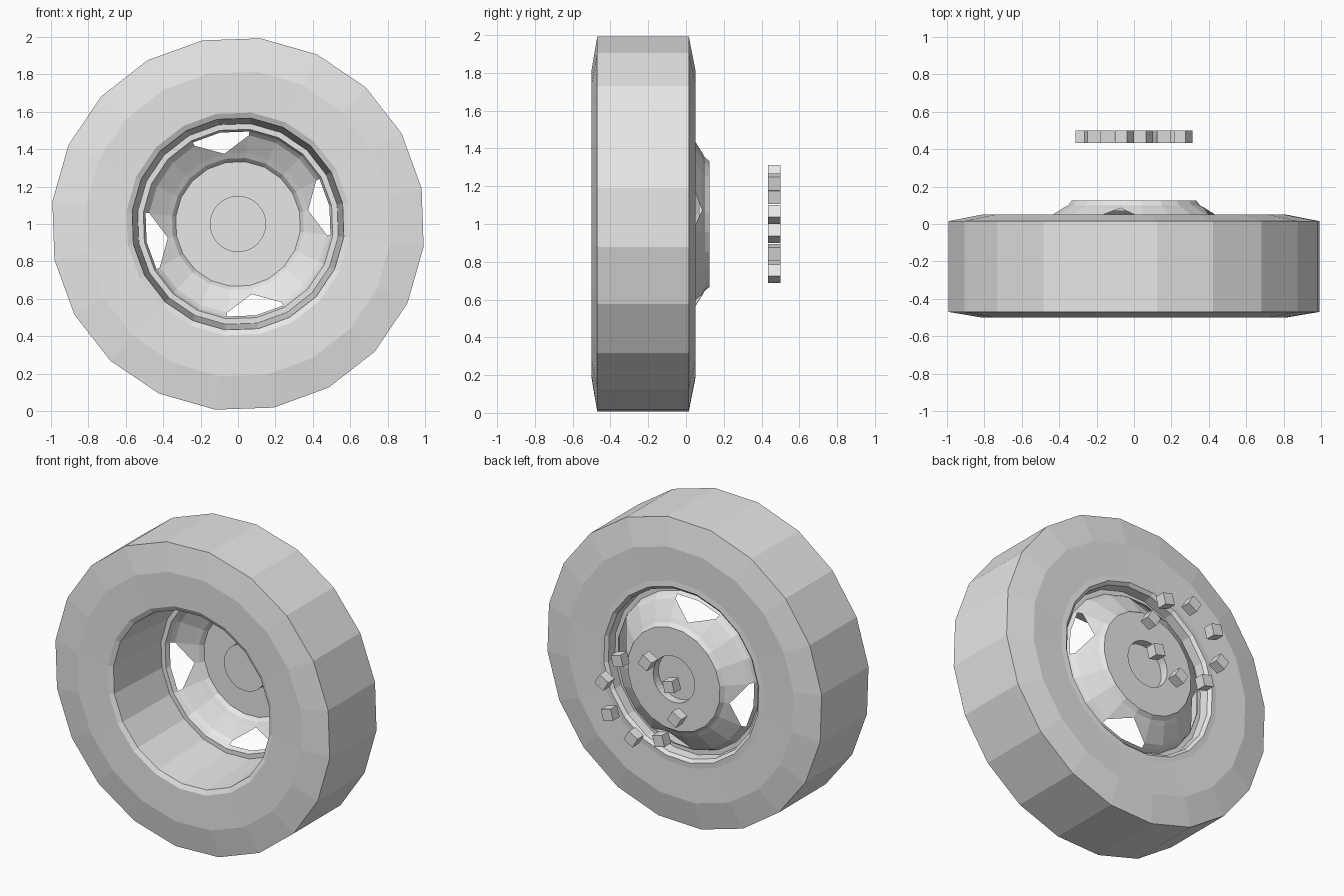
import bpy, bmesh, math
from mathutils import Matrix

cube = bpy.data.objects.get("Cube")
if cube:
    bpy.data.objects.remove(cube)

SIDES = 20
PHASE = math.radians(11)

grey = bpy.data.materials.new("plain_grey")
grey.use_nodes = True
grey.diffuse_color = (0.8, 0.8, 0.8, 1)
grey.node_tree.nodes["Principled BSDF"].inputs["Base Color"].default_value = (0.8, 0.8, 0.8, 1)


def finish(name, bm):
    mesh = bpy.data.meshes.new(name)
    bm.to_mesh(mesh)
    bm.free()
    mesh.materials.append(grey)
    obj = bpy.data.objects.new(name, mesh)
    bpy.context.collection.objects.link(obj)
    return obj


def ring(bm, radius, y, sides=SIDES):
    """Circle of vertices around the wheel axle."""
    step = math.tau / sides
    return [bm.verts.new((radius * math.cos(PHASE + k * step), y,
                          1 + radius * math.sin(PHASE + k * step))) for k in range(sides)]


def bridge(bm, a, b):
    for k in range(len(a)):
        n = (k + 1) % len(a)
        bm.faces.new((a[k], a[n], b[n], b[k]))


# Tyre: closed faceted ring
bm = bmesh.new()
profile = [(0.6, -0.495), (0.82, -0.5), (1, -0.47), (1, 0.015), (0.82, 0.05), (0.6, 0.045)]
rows = [ring(bm, r, y) for r, y in profile]
for i, row in enumerate(rows):
    bridge(bm, row, rows[(i + 1) % len(rows)])
bmesh.ops.recalc_face_normals(bm, faces=bm.faces)
finish("tyre", bm)

# Rim barrel: lips at both ends
bm = bmesh.new()
profile = [(0.6, -0.495), (0.57, -0.48), (0.54, -0.03), (0.545, 0.03), (0.565, 0.048), (0.6, 0.045)]
rows = [ring(bm, r, y) for r, y in profile]
for a, b in zip(rows, rows[1:]):
    bridge(bm, a, b)
finish("rim_barrel", bm)

# Dished wheel centre with four openings
bm = bmesh.new()
profile = [(0.54, -0.03), (0.51, -0.03), (0.498, 0.0), (0.478, 0.025),
           (0.382, 0.085), (0.355, 0.1), (0.335, 0.125)]
rows = [ring(bm, r, y) for r, y in profile]
for i, (a, b) in enumerate(zip(rows, rows[1:])):
    for k in range(SIDES):
        n = (k + 1) % SIDES
        at_opening = k % 5 == 0 or n % 5 == 0
        if at_opening and i == 2:
            continue
        if at_opening and i == 3:
            bm.faces.new((a[n] if k % 5 == 0 else a[k], b[n], b[k]))
        else:
            bm.faces.new((a[k], a[n], b[n], b[k]))
finish("wheel_dish", bm)

# Flat hub face: ring between the dish and the round recess
bm = bmesh.new()
outer = ring(bm, 0.335, 0.125)
inner = ring(bm, 0.15, 0.125, 40)
for k in range(SIDES):
    n = (k + 1) % SIDES
    bm.faces.new((outer[k], outer[n], inner[2 * n], inner[2 * k + 1], inner[2 * k]))
# Recessed hub cup
floor = ring(bm, 0.15, 0.07, 40)
bridge(bm, inner, floor)
bm.faces.new(floor)
finish("hub", bm)

# Ring of loose wheel nuts behind the hub
for i in range(8):
    angle = PHASE + i * math.tau / 8
    bm = bmesh.new()
    bmesh.ops.create_cube(bm, size=1, matrix=(
        Matrix.Translation((0.268 * math.cos(angle), 0.4665, 1 + 0.268 * math.sin(angle)))
        @ Matrix.Rotation(-angle - math.radians(19), 4, 'Y')
        @ Matrix.Diagonal((0.073, 0.067, 0.073, 1))))
    finish(f"wheel_nut_{i + 1}", bm)
